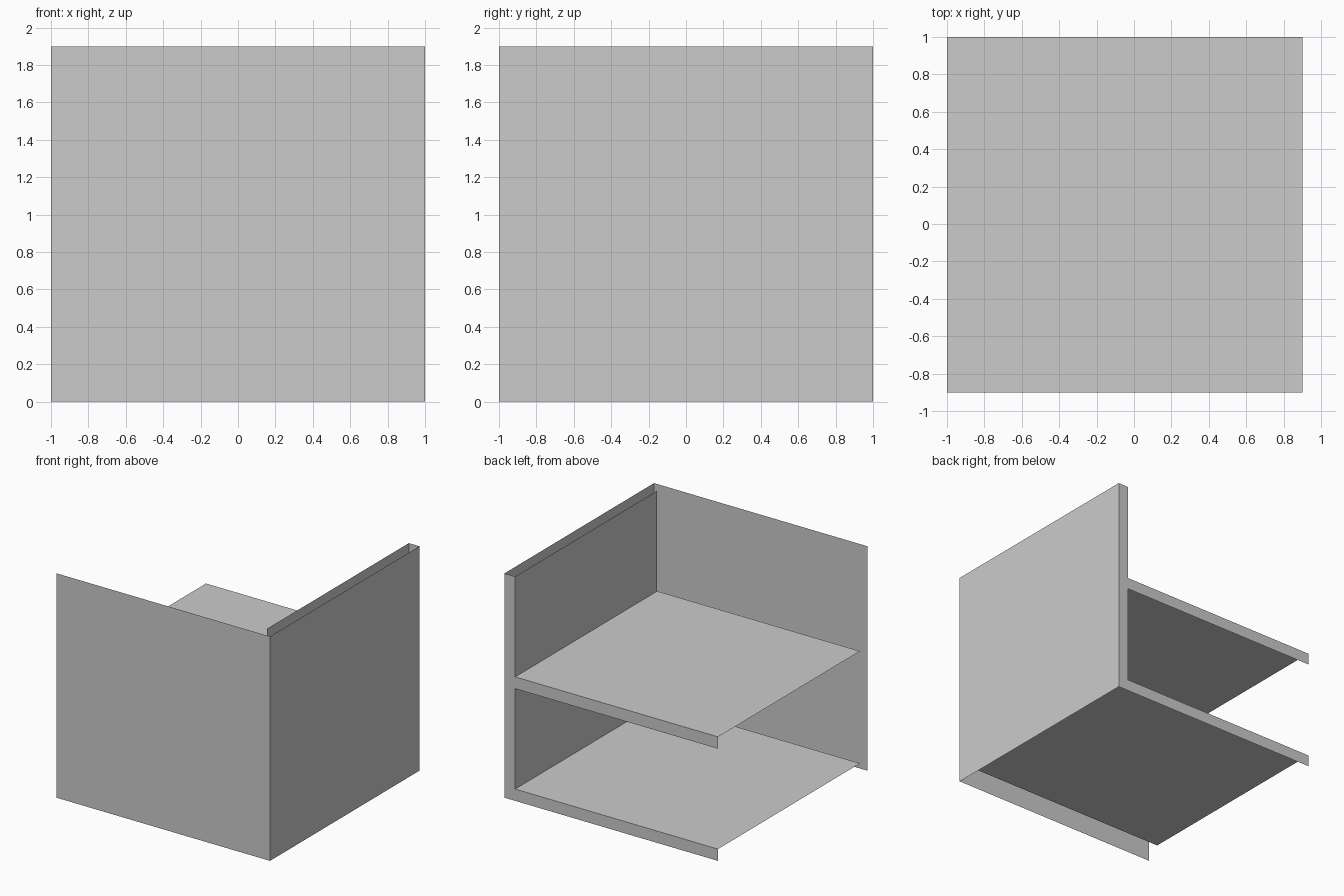
import bpy

if "Cube" in bpy.data.objects:
    bpy.data.objects.remove(bpy.data.objects["Cube"])

H = 0.95   # storey height
T = 0.1    # wall and slab thickness
I = 1 - T  # inner face position


def panel(name, points, z):
    """One open flat face, raised to the storey's base height."""
    mesh = bpy.data.meshes.new(name)
    mesh.from_pydata([(x, y, h + z) for x, y, h in points], [], [range(len(points))])
    mesh.update()
    obj = bpy.data.objects.new(name, mesh)
    bpy.context.collection.objects.link(obj)


# Two identical cutaway storeys stacked: open shells of single faces
for storey, z in (("lower", 0), ("upper", H)):
    # Outer walls at the front and right
    panel(storey + "_front_wall", [(-1, -1, 0), (1, -1, 0), (1, -1, H), (-1, -1, H)], z)
    panel(storey + "_right_wall", [(1, -1, 0), (1, 1, 0), (1, 1, H), (1, -1, H)], z)
    # Inner lining of the right wall
    panel(storey + "_inner_wall", [(I, 1, T), (I, -I, T), (I, -I, H), (I, 1, H)], z)
    # Floor surface
    panel(storey + "_floor", [(-1, -I, T), (I, -I, T), (I, 1, T), (-1, 1, T)], z)
    # L-shaped section face at the back
    profile = [(1, 0), (-1, 0), (-1, T), (I, T), (I, H), (1, H)]
    panel(storey + "_back_edge", [(x, 1, h) for x, h in profile], z)
